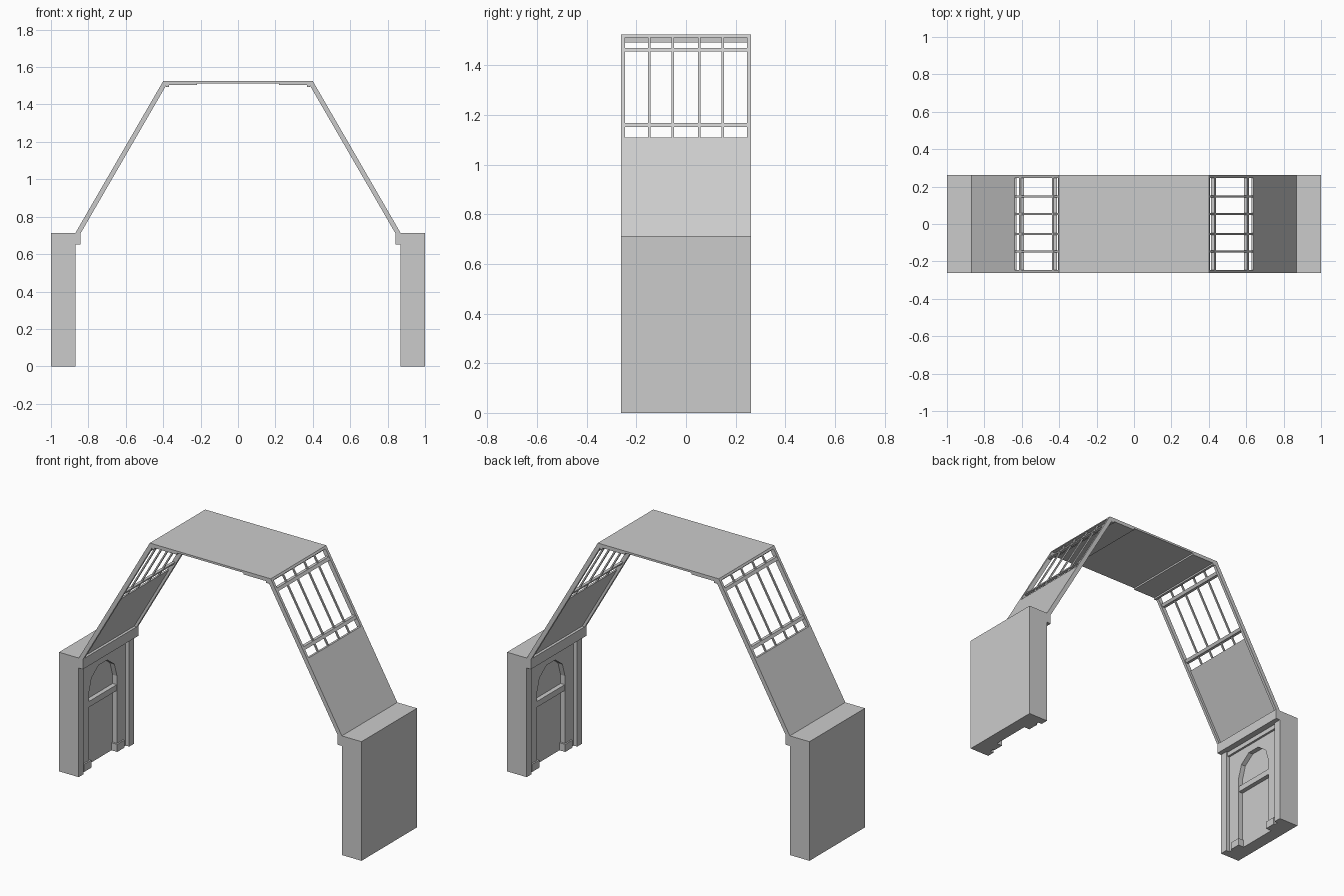
import bpy, bmesh, math
from mathutils import Vector

if "Cube" in bpy.data.objects:
    bpy.data.objects.remove(bpy.data.objects["Cube"])

HW = 0.262      # half depth of the whole arch (y)


def prism(name, pts, direction):
    """Extrude a planar outline along a vector into a closed solid."""
    bm = bmesh.new()
    face = bm.faces.new([bm.verts.new(p) for p in pts])
    ext = bmesh.ops.extrude_face_region(bm, geom=[face], use_keep_orig=True)
    verts = [g for g in ext["geom"] if isinstance(g, bmesh.types.BMVert)]
    bmesh.ops.translate(bm, verts=verts, vec=Vector(direction))
    bmesh.ops.recalc_face_normals(bm, faces=bm.faces)
    me = bpy.data.meshes.new(name)
    bm.to_mesh(me)
    bm.free()
    ob = bpy.data.objects.new(name, me)
    bpy.context.collection.objects.link(ob)
    return ob


def profile_xz(name, s, pts, y0, y1):
    return prism(name, [(s * x, y0, z) for x, z in pts], (0, y1 - y0, 0))


def box(name, s, x0, x1, y0, y1, z0, z1):
    return profile_xz(name, s, [(x0, z0), (x1, z0), (x1, z1), (x0, z1)], y0, y1)


def slope_x(z):
    """Outer x of the slanted roof at height z."""
    return 0.87 + (0.40 - 0.87) * (z - 0.712) / (1.525 - 0.712)


def slope_piece(name, s, z0, z1, y0, y1, d0, d1):
    """Piece of the slanted roof between heights, d0..d1 inward from the skin."""
    a, b = slope_x(z0), slope_x(z1)
    profile_xz(name, s, [(a - d0, z0), (b - d0, z1), (b - d1, z1), (a - d1, z0)], y0, y1)


for s, side in ((1, "right"), (-1, "left")):
    # Wall body, stepped cornice and edge pilasters
    box(side + "_wall", s, 0.922, 1.0, -HW, HW, 0, 0.712)
    box(side + "_cornice", s, 0.842, 0.922, -HW, HW, 0.652, 0.712)
    box(side + "_frieze", s, 0.88, 0.922, -0.215, 0.215, 0.625, 0.652)
    for t, end in ((1, "back"), (-1, "front")):
        box(f"{side}_{end}_pilaster", s, 0.87, 0.922, t * 0.215, t * HW, 0, 0.652)
        box(f"{side}_{end}_jamb_plinth", s, 0.884, 0.922, t * 0.122, t * 0.19, 0, 0.045)

    # Facing plate with an arched opening
    r, spring, n = 0.133, 0.447, 5
    arch = [(r * math.cos(math.pi * i / n), spring + 1.04 * r * math.sin(math.pi * i / n))
            for i in range(n + 1)]
    outline = [(-0.215, 0), (-0.215, 0.652), (0.215, 0.652), (0.215, 0), (r, 0)] + arch + [(-r, 0)]
    prism(side + "_arched_facing", [(s * 0.893, y, z) for y, z in outline], (s * 0.029, 0, 0))

    # Rail across the arched niche
    box(side + "_niche_rail", s, 0.895, 0.922, -r, r, 0.36, 0.395)

    # Slanted roof: side rails, thin lower panel, top edge
    for t, end in ((1, "back"), (-1, "front")):
        slope_piece(f"{side}_{end}_roof_rail", s, 0.712, 1.525, t * 0.245, t * HW, 0, 0.029)
    slope_piece(side + "_roof_panel", s, 0.712, 1.11, -0.245, 0.245, 0, 0.012)
    slope_piece(side + "_roof_top_rail", s, 1.513, 1.525, -0.245, 0.245, 0, 0.029)

    # Window bars
    for i, y in enumerate((-0.148, -0.053, 0.053, 0.148)):
        slope_piece(f"{side}_window_bar_{i}", s, 1.11, 1.513, y - 0.005, y + 0.005, 0.004, 0.014)
    for i, z in enumerate((1.151, 1.455)):
        slope_piece(f"{side}_window_crossbar_{i}", s, z, z + 0.016, -0.245, 0.245, 0.002, 0.02)

    # Thicker ceiling strip beside the window
    box(side + "_ceiling_strip", s, 0.22, 0.385, -HW, HW, 1.503, 1.514)
    box(side + "_ceiling_lip", s, 0.37, 0.385, -HW, HW, 1.493, 1.503)

# Flat roof
box("flat_roof", 1, -0.40, 0.40, -HW, HW, 1.513, 1.525)
